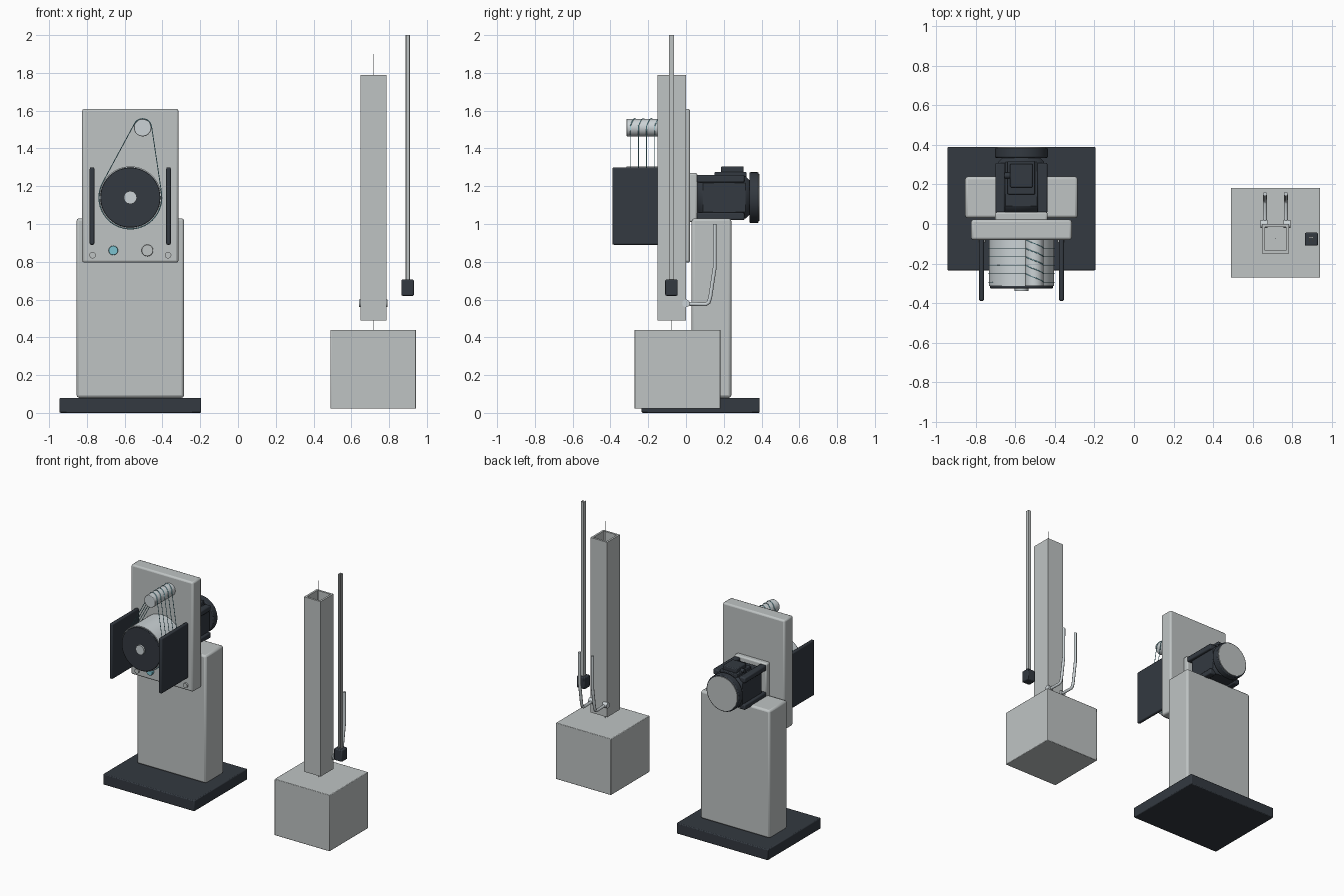
import bpy, bmesh
from math import sin, cos, pi, acos, atan2, hypot, radians
from mathutils import Matrix

cube = bpy.data.objects.get("Cube")
if cube:
    bpy.data.objects.remove(cube, do_unlink=True)


def material(name, r, g, b):
    m = bpy.data.materials.new(name)
    m.use_nodes = True
    m.diffuse_color = (r, g, b, 1)
    m.node_tree.nodes["Principled BSDF"].inputs["Base Color"].default_value = (r, g, b, 1)
    return m


GREY = material("light_grey", 0.52, 0.55, 0.55)
STEEL = material("pale_steel", 0.60, 0.65, 0.67)
DARK = material("charcoal", 0.033, 0.041, 0.052)
CYAN = material("cyan", 0.20, 0.54, 0.63)


def add_mesh(name, bm, mat, bevel=0.0, segments=2):
    """Turn a bmesh into a finished object, with softened sharp edges."""
    bmesh.ops.recalc_face_normals(bm, faces=bm.faces)
    mesh = bpy.data.meshes.new(name)
    bm.to_mesh(mesh)
    bm.free()
    ob = bpy.data.objects.new(name, mesh)
    bpy.context.collection.objects.link(ob)
    mesh.materials.append(mat)
    if bevel:
        mod = ob.modifiers.new("soft_edges", "BEVEL")
        mod.width, mod.segments = bevel, segments
        mod.limit_method, mod.angle_limit = "ANGLE", radians(40)
    bpy.ops.object.select_all(action="DESELECT")
    ob.select_set(True)
    bpy.context.view_layer.objects.active = ob
    bpy.ops.object.shade_smooth_by_angle(angle=radians(35))
    return ob


def box(name, x, y, z, mat, bevel=0.0, segments=2):
    bm = bmesh.new()
    bmesh.ops.create_cube(bm, size=1)
    for v in bm.verts:
        v.co = [lo + (c + 0.5) * (hi - lo) for c, (lo, hi) in zip(v.co, (x, y, z))]
    return add_mesh(name, bm, mat, bevel, segments)


def cylinder(name, centre, radius, span, mat, axis="Y", bevel=0.0, sides=48):
    """Cylinder along Y (centre = x, z) or along X (centre = y, z)."""
    bm = bmesh.new()
    bmesh.ops.create_cone(bm, cap_ends=True, segments=sides, radius1=radius,
                          radius2=radius, depth=span[1] - span[0])
    mid = sum(span) / 2
    if axis == "Y":
        place = Matrix.Translation((centre[0], mid, centre[1])) @ Matrix.Rotation(pi / 2, 4, "X")
    else:
        place = Matrix.Translation((mid, centre[0], centre[1])) @ Matrix.Rotation(pi / 2, 4, "Y")
    bm.transform(place)
    return add_mesh(name, bm, mat, bevel)


def extrusion(name, outline, z, mat, hole=None):
    """Vertical prism from an outline, or a hollow one if an inner outline is given."""
    bm = bmesh.new()
    rings = []
    for loop in [outline] + ([hole] if hole else []):
        rings.append([[bm.verts.new((px, py, h)) for px, py in loop] for h in z])
    n = len(outline)
    for low, high in rings:
        for i in range(n):
            j = (i + 1) % n
            bm.faces.new((low[i], low[j], high[j], high[i]))
    for level in (0, 1):
        if hole:
            a, b = rings[0][level], rings[1][level]
            for i in range(n):
                j = (i + 1) % n
                bm.faces.new((a[i], a[j], b[j], b[i]))
        else:
            bm.faces.new(rings[0][level])
    return add_mesh(name, bm, mat)


def tube(name, points, radius, mat, resolution=3):
    curve = bpy.data.curves.new(name, "CURVE")
    curve.dimensions = "3D"
    curve.bevel_depth, curve.bevel_resolution = radius, resolution
    curve.use_fill_caps = True
    spline = curve.splines.new("POLY")
    spline.points.add(len(points) - 1)
    for p, co in zip(spline.points, points):
        p.co = (*co, 1)
    curve.materials.append(mat)
    ob = bpy.data.objects.new(name, curve)
    bpy.context.collection.objects.link(ob)
    bpy.ops.object.select_all(action="DESELECT")
    ob.select_set(True)
    bpy.context.view_layer.objects.active = ob
    bpy.ops.object.convert(target="MESH")
    bpy.ops.object.shade_smooth_by_angle(angle=radians(50))


def rect(x, y, inset=0.0):
    x0, x1, y0, y1 = x[0] + inset, x[1] - inset, y[0] + inset, y[1] - inset
    return [(x0, y0), (x1, y0), (x1, y1), (x0, y1)]


# --- Machine stand ---
CX, CZ = -0.57, 1.14          # shared axis of the drum and motor
box("base_plate", (-0.945, -0.195), (-0.235, 0.39), (0, 0.08), DARK, 0.006)
box("column", (-0.855, -0.285), (0.03, 0.24), (0.08, 1.03), GREY, 0.014)
box("front_panel", (-0.825, -0.315), (-0.08, 0.022), (0.795, 1.61), GREY, 0.012)

# --- Winding drum and idler ---
PX, PZ = -0.505, 1.51
cylinder("drum", (CX, CZ), 0.165, (-0.315, -0.07), STEEL)
cylinder("drum_face", (CX, CZ), 0.159, (-0.326, -0.31), DARK, bevel=0.003)
cylinder("drum_hub", (CX, CZ), 0.035, (-0.34, -0.32), STEEL, sides=12)
cylinder("idler_roller", (PX, PZ), 0.046, (-0.315, -0.07), STEEL, bevel=0.003)

# Rope wound around both rollers, stepping along on the idler
R, r = 0.167, 0.048
heading = atan2(PZ - CZ, PX - CX)
spread = acos((R - r) / hypot(PX - CX, PZ - CZ))
start, end = heading - spread, heading + spread
rope, pitch, steps = [], 0.043, 24
for turn in range(5):
    y = -0.295 + turn * pitch
    for i in range(steps + 1):
        a = end + (start + 2 * pi - end) * i / steps
        rope.append((CX + R * cos(a), y, CZ + R * sin(a)))
    for i in range(steps // 2 + 1):
        t = i / (steps // 2)
        a = start + (end - start) * t
        rope.append((PX + r * cos(a), y + pitch * t, PZ + r * sin(a)))
tube("drum_rope", rope, 0.0022, CYAN, 1)

# --- Side guards and panel fittings ---
for side, sign in (("right", -1), ("left", 1)):
    gx = CX + sign * 0.2025
    box(f"{side}_guard", (gx - 0.0125, gx + 0.0125), (-0.39, -0.07), (0.89, 1.3), DARK, 0.008)
    cylinder(f"{side}_panel_bolt", (CX + sign * 0.2, 0.835), 0.017, (-0.093, -0.07), GREY, sides=24)
cylinder("cyan_button", (-0.66, 0.86), 0.025, (-0.1, -0.07), CYAN, bevel=0.003, sides=24)
cylinder("grey_knob", (-0.48, 0.86), 0.031, (-0.093, -0.07), GREY, bevel=0.003, sides=32)

# --- Motor ---
box("motor_flange", (CX - 0.133, CX + 0.133), (0.015, 0.06), (CZ - 0.13, CZ + 0.13), GREY, 0.01)
box("motor_body", (CX - 0.115, CX + 0.115), (0.055, 0.35), (CZ - 0.112, CZ + 0.112), DARK, 0.035, 1)
for sx in (-1, 1):
    for sz in (-1, 1):
        x, z = CX + sx * 0.107, CZ + sz * 0.1
        box("motor_corner_rib", (x - 0.025, x + 0.025), (0.055, 0.31),
            (z - 0.02, z + 0.02), DARK, 0.008)
cylinder("motor_end_cap", (CX, CZ), 0.134, (0.335, 0.385), DARK, bevel=0.006)
cylinder("motor_end_disc", (CX, CZ), 0.124, (0.38, 0.39), GREY)
box("terminal_base", (CX - 0.07, CX + 0.07), (0.15, 0.32), (1.24, 1.275), DARK, 0.005)
box("terminal_box", (CX - 0.057, CX + 0.057), (0.185, 0.305), (1.27, 1.305), DARK, 0.006)
cylinder("terminal_plug", (0.245, 1.275), 0.015, (CX - 0.085, CX - 0.05), DARK, axis="X", sides=16)

# --- Weight with hollow mast ---
mast_x, mast_y, MX = (0.648, 0.785), (-0.15, 0.0), 0.716
box("weight_block", (0.49, 0.943), (-0.272, 0.182), (0.022, 0.44), GREY, 0.004)
extrusion("hollow_mast", rect(mast_x, mast_y), (0.49, 1.79), GREY, rect(mast_x, mast_y, 0.015))
tube("hoist_cable", [(MX, -0.075, 0.43), (MX, -0.075, 1.9)], 0.002, STEEL, 1)

# Bent arms hinged at the foot of the mast
for side, sign in (("right", -1), ("left", 1)):
    x = MX + sign * 0.053
    tube(f"{side}_arm", [(x, -0.02, 0.578), (x, 0.105, 0.575), (x, 0.12, 0.585),
                         (x, 0.128, 0.61), (x, 0.152, 0.77), (x, 0.152, 1.0)], 0.0105, STEEL)
    hub = sorted((MX + sign * 0.04, MX + sign * 0.076))
    cylinder(f"{side}_arm_hinge", (0.0, 0.58), 0.02, hub, STEEL, axis="X", sides=24)

# --- Channel rail with dark foot ---
rx, ry, wall = (0.886, 0.91), (-0.09, -0.064), 0.006
channel = [(rx[0], ry[0]), (rx[0], ry[1]), (rx[1], ry[1]), (rx[1], ry[0]),
           (rx[1] - wall, ry[0]), (rx[1] - wall, ry[1] - wall),
           (rx[0] + wall, ry[1] - wall), (rx[0] + wall, ry[0])]
extrusion("channel_rail", channel, (0.7, 2.0), GREY)
box("rail_foot", (0.865, 0.931), (-0.11, -0.044), (0.62, 0.706), DARK, 0.006)
